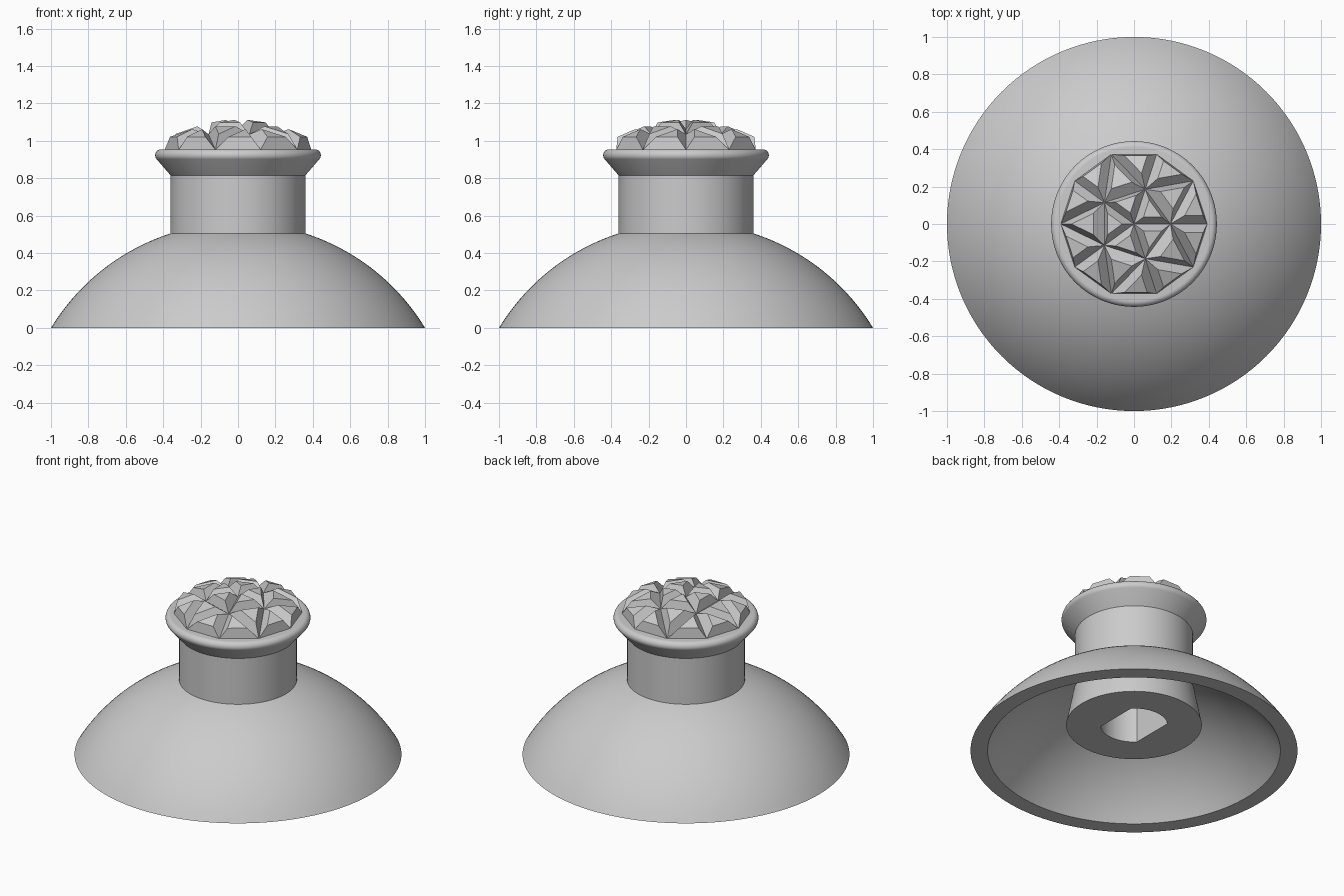
import bpy, bmesh
from math import sin, cos, pi, sqrt, radians
from mathutils import Vector

cube = bpy.data.objects.get("Cube")
if cube:
    bpy.data.objects.remove(cube)

grey = bpy.data.materials.new("plain_grey")
grey.use_nodes = True
colour = (0.6, 0.6, 0.6, 1)
grey.diffuse_color = colour
grey.node_tree.nodes["Principled BSDF"].inputs["Base Color"].default_value = colour

SEGMENTS = 128


def finish(bm, name):
    bmesh.ops.recalc_face_normals(bm, faces=bm.faces)
    mesh = bpy.data.meshes.new(name)
    bm.to_mesh(mesh)
    bm.free()
    mesh.materials.append(grey)
    obj = bpy.data.objects.new(name, mesh)
    bpy.context.collection.objects.link(obj)
    return obj


def lathe(name, profile):
    """Spin (radius, height, half width limit) points into a capped solid."""
    bm = bmesh.new()
    rings = []
    for r, z, limit in profile:
        ring = []
        for i in range(SEGMENTS):
            a = 2 * pi * i / SEGMENTS
            x = max(-limit, min(limit, r * cos(a)))
            ring.append(bm.verts.new((x, r * sin(a), z)))
        rings.append(ring)
    for low, high in zip(rings, rings[1:]):
        for i in range(SEGMENTS):
            j = (i + 1) % SEGMENTS
            bm.faces.new((low[i], low[j], high[j], high[i]))
    bm.faces.new(rings[0])
    bm.faces.new(rings[-1])
    obj = finish(bm, name)
    bpy.ops.object.select_all(action='DESELECT')
    obj.select_set(True)
    bpy.context.view_layer.objects.active = obj
    bpy.ops.object.shade_smooth_by_angle(angle=radians(28))
    return obj


def dome_arc(radius, start, end, steps=24):
    """Points on a sphere arc centred below the base."""
    centre = -0.609
    points = []
    for i in range(steps + 1):
        r = start + (end - start) * i / steps
        points.append((r, max(0, centre + sqrt(radius ** 2 - r ** 2)), 9))
    return points


# Knob body: rounded collar, stem, hollow dome, post and flat-sided socket
collar = [(0.411 + 0.032 * cos(a), 0.923 + 0.032 * sin(a), 9)
          for a in (radians(90 - 12 * i) for i in range(12))]
stem = [(0.36, 0.815, 9)]
outer_dome = dome_arc(1.171, 0.36, 1.0)
inner_dome = dome_arc(1.083, 0.8955, 0.37)
post = [(0.415, 0.18, 9)]
socket = [(0.205, 0.18, 0.145), (0.205, 0.6, 0.145)]
lathe("knob_body", collar + stem + outer_dome + inner_dome + post + socket)


# Faceted cap: a domed triangle net with a raised facet on every triangle
def polar(r, degrees, z):
    return Vector((r * cos(radians(degrees)), r * sin(radians(degrees)), z))


centre = Vector((0, 0, 1.062))
inner = [polar(0.195, 72 * i, 1.035) for i in range(5)]
rim = [polar(0.392, 36 * i, 0.953) for i in range(10)]
triangles = []
for i in range(5):
    n = (i + 1) % 5
    a, b, c = rim[2 * i], rim[2 * i + 1], rim[2 * n]
    triangles += [(centre, inner[i], inner[n]), (inner[i], a, b),
                  (inner[i], b, inner[n]), (inner[n], b, c)]

bm = bmesh.new()
for tri in triangles:
    middle = sum(tri, Vector()) / 3
    normal = (tri[1] - tri[0]).cross(tri[2] - tri[0]).normalized()
    base = [bm.verts.new(p) for p in tri]
    top = [bm.verts.new(middle.lerp(p, 0.5) + normal * 0.06) for p in tri]
    bm.faces.new(top)
    for i in range(3):
        j = (i + 1) % 3
        bm.faces.new((base[i], base[j], top[j], top[i]))
bmesh.ops.remove_doubles(bm, verts=bm.verts, dist=0.0005)
bmesh.ops.holes_fill(bm, edges=[e for e in bm.edges if e.is_boundary], sides=0)
finish(bm, "faceted_cap")
